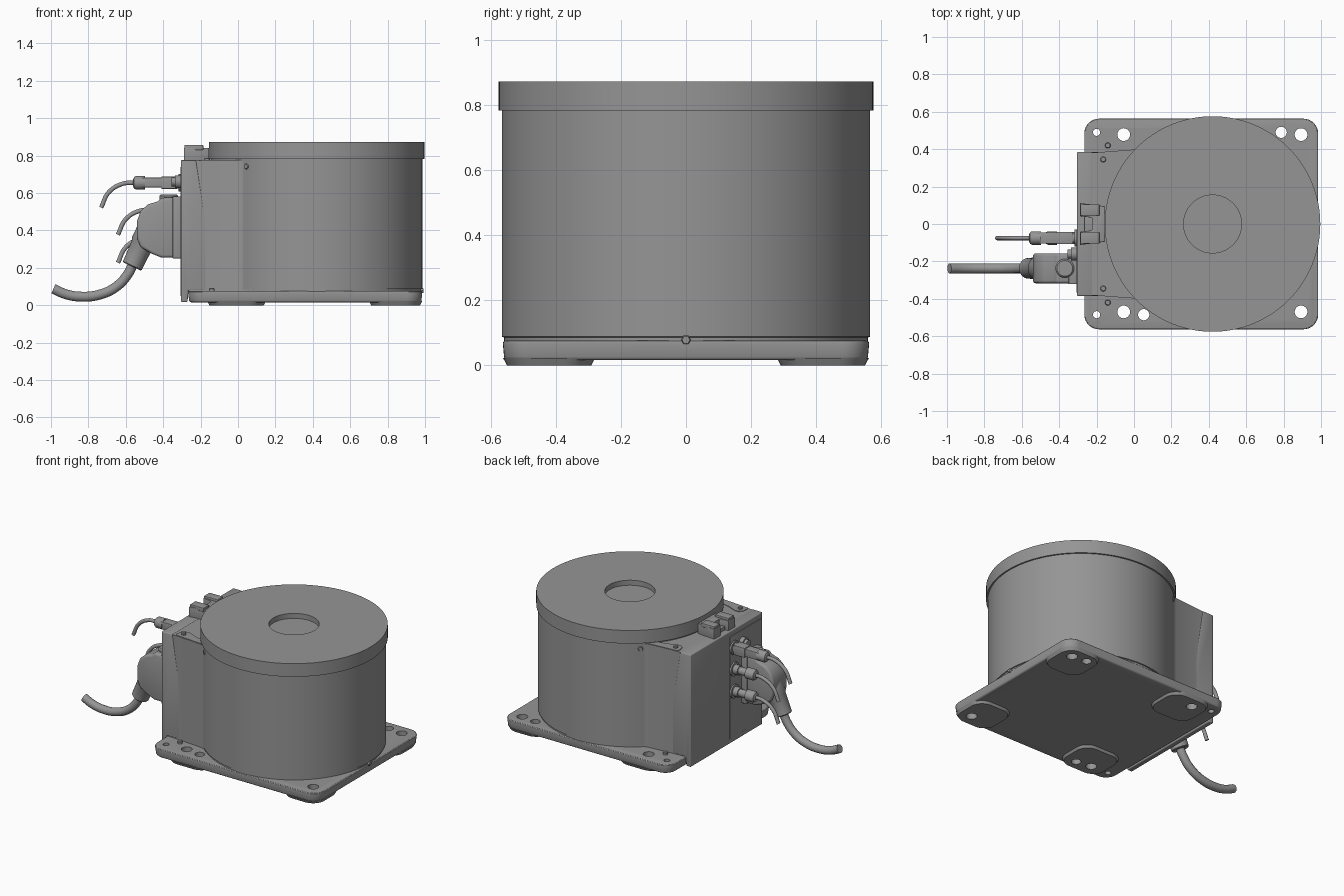
import bpy, bmesh, math
from mathutils import Vector, Matrix

if "Cube" in bpy.data.objects:
    bpy.data.objects.remove(bpy.data.objects["Cube"])

# dark grey paint for every part
paint = bpy.data.materials.new('dark_grey')
paint.diffuse_color = (0.3, 0.3, 0.3, 1)
paint.use_nodes = True
paint.node_tree.nodes["Principled BSDF"].inputs["Base Color"].default_value = paint.diffuse_color


def smooth(ob):
    ob.data.materials.clear()
    ob.data.materials.append(paint)
    bpy.ops.object.select_all(action='DESELECT')
    ob.select_set(True)
    bpy.context.view_layer.objects.active = ob
    bpy.ops.object.shade_smooth_by_angle(angle=math.radians(32))


def link(name, me):
    ob = bpy.data.objects.new(name, me)
    bpy.context.collection.objects.link(ob)
    return ob


def finish(bm, name):
    bmesh.ops.remove_doubles(bm, verts=bm.verts[:], dist=1e-5)
    bmesh.ops.recalc_face_normals(bm, faces=bm.faces[:])
    me = bpy.data.meshes.new(name)
    bm.to_mesh(me)
    bm.free()
    ob = link(name, me)
    smooth(ob)
    return ob


def bake(ob):
    bpy.context.view_layer.update()
    dg = bpy.context.evaluated_depsgraph_get()
    return bpy.data.meshes.new_from_object(ob.evaluated_get(dg))


def prism(name, pts, lo, hi, plane='xy', bev=0.0, foot=1.0):
    """Extrude a closed outline; foot scales the low end."""
    bm = bmesh.new()
    cx = (min(p[0] for p in pts) + max(p[0] for p in pts)) / 2
    cy = (min(p[1] for p in pts) + max(p[1] for p in pts)) / 2

    def ring(d, s):
        out = []
        for a, b in pts:
            a, b = cx + (a - cx) * s, cy + (b - cy) * s
            out.append(bm.verts.new((a, b, d) if plane == 'xy' else (a, d, b)))
        return out
    r0, r1 = ring(lo, foot), ring(hi, 1.0)
    n = len(pts)
    bm.faces.new(r0)
    bm.faces.new(r1)
    for i in range(n):
        bm.faces.new((r0[i], r0[(i + 1) % n], r1[(i + 1) % n], r1[i]))
    bmesh.ops.recalc_face_normals(bm, faces=bm.faces[:])
    if bev:
        es = [e for e in bm.edges if e.calc_face_angle(0) > 0.6]
        bmesh.ops.bevel(bm, geom=es, offset=bev, segments=3, profile=0.5, affect='EDGES')
    return finish(bm, name)


def rrect(x0, x1, y0, y1, r, n=8):
    out = []
    for k, (cx, cy) in enumerate([(x1 - r, y1 - r), (x0 + r, y1 - r), (x0 + r, y0 + r), (x1 - r, y0 + r)]):
        for i in range(n + 1):
            a = math.pi / 2 * (k + i / n)
            out.append((cx + r * math.cos(a), cy + r * math.sin(a)))
    return out


def box(name, x0, x1, y0, y1, z0, z1, bev=0.004):
    return prism(name, [(x0, y0), (x1, y0), (x1, y1), (x0, y1)], z0, z1, bev=bev)


def lathe(name, prof, loc, axis=(0, 0, 1), seg=32):
    """Revolve (radius, distance) points about an axis."""
    m = Matrix.Translation(loc) @ Vector(axis).to_track_quat('Z', 'Y').to_matrix().to_4x4()
    bm = bmesh.new()
    rings = [[bm.verts.new(m @ Vector((r * math.cos(2 * math.pi * i / seg), r * math.sin(2 * math.pi * i / seg), h)))
              for i in range(seg)] for r, h in prof]
    for a, b in zip(rings, rings[1:]):
        for i in range(seg):
            j = (i + 1) % seg
            bm.faces.new((a[i], a[j], b[j], b[i]))
    return finish(bm, name)


def tube(name, pts, r):
    cu = bpy.data.curves.new(name, 'CURVE')
    cu.dimensions, cu.bevel_depth, cu.bevel_resolution = '3D', r, 5
    cu.use_fill_caps, cu.resolution_u = True, 12
    sp = cu.splines.new('BEZIER')
    sp.bezier_points.add(len(pts) - 1)
    for bp, p in zip(sp.bezier_points, pts):
        bp.co = p
        bp.handle_left_type = bp.handle_right_type = 'AUTO'
    tmp = link(name + '_path', cu)
    me = bake(tmp)
    bpy.data.objects.remove(tmp)
    smooth(link(name, me))


def cut(ob, cutter):
    mod = ob.modifiers.new('holes', 'BOOLEAN')
    mod.operation, mod.solver, mod.object = 'DIFFERENCE', 'EXACT', cutter
    me = bake(ob)
    ob.modifiers.clear()
    ob.data = me
    smooth(ob)


# mounting hole cutter
bm = bmesh.new()
for x, y, r in [(-0.055, 0.478, 0.034), (-0.055, -0.47, 0.034), (0.893, 0.478, 0.034), (0.893, -0.47, 0.034),
                (0.052, -0.485, 0.03), (0.787, 0.49, 0.03), (-0.2, 0.49, 0.019), (-0.2, -0.485, 0.019)]:
    bmesh.ops.create_cone(bm, cap_ends=True, segments=32, radius1=r, radius2=r, depth=0.4,
                          matrix=Matrix.Translation((x, y, 0.05)))
holes = finish(bm, 'hole_cutter')
holes.hide_render = True
holes.hide_set(True)

# base plate and corner feet
cut(prism('base_plate', rrect(-0.267, 0.986, -0.564, 0.564, 0.08), 0.016, 0.076, bev=0.01, foot=0.99), holes)
for s, side in ((-1, 'front'), (1, 'back')):
    for x0, x1, end in ((-0.165, 0.15, 'left'), (0.7, 0.985, 'right')):
        y0, y1 = sorted((s * 0.28, s * 0.562))
        cut(prism(f'foot_{side}_{end}', rrect(x0, x1, y0, y1, 0.09), 0, 0.022, foot=0.92), holes)

# drum and its overhanging cap with centre recess
C = (0.42, 0, 0)
lathe('drum', [(0, 0.05), (0.56, 0.05), (0.56, 0.086), (0.566, 0.088), (0.566, 0.79), (0, 0.79)], C, seg=128)
lathe('cap', [(0, 0.783), (0.576, 0.783), (0.576, 0.872), (0.155, 0.872), (0.155, 0.838), (0, 0.838)], C, seg=128)

# rear housing: body blended to the drum, plus wedge-shaped cover
half = [(-0.27, 0.38), (-0.2, 0.383), (0.0, 0.398), (0.03, 0.407), (0.065, 0.437), (0.2, 0.45)]
prism('rear_housing', half + [(x, -y) for x, y in reversed(half)], 0.06, 0.774)
prism('rear_cover', [(-0.305, 0.017), (-0.27, 0.017), (-0.265, 0.08), (-0.115, 0.08), (-0.225, 0.776), (-0.305, 0.776)],
      -0.385, 0.385, plane='xz', bev=0.006)
box('connector_panel', -0.308, -0.3, -0.365, -0.03, 0.05, 0.74, bev=0.002)

# bolted lugs and screws on each side
BOLT = [(0, -0.01), (0.015, -0.01), (0.015, 0.008), (0.012, 0.012), (0, 0.012)]
for s, side in ((-1, 'front'), (1, 'back')):
    lug = [(-0.205, 0.365), (-0.2, 0.325), (-0.18, 0.305), (-0.15, 0.305), (-0.09, 0.33), (0.02, 0.355), (0.02, 0.398),
           (-0.2, 0.38)]
    prism(f'lug_{side}', [(x, s * y) for x, y in lug], 0.765, 0.778)
    lathe(f'lug_bolt_{side}', BOLT, (-0.165, s * 0.345, 0.776))
    lathe(f'base_bolt_{side}', BOLT, (-0.14, s * 0.42, 0.08))
    d = Vector((0.045 - 0.42, s * 0.424, 0)).normalized()
    lathe(f'drum_screw_{side}', BOLT, Vector((0.42, 0, 0.742)) + d * 0.56, axis=d)
lathe('edge_bolt', BOLT, (0.981, 0, 0.078), axis=(1, 0, 0), seg=6)

# U-shaped bracket on the housing top
u = [(-0.155, 0.095), (-0.29, 0.112), (-0.29, 0.042), (-0.225, 0.034)]
prism('top_bracket', u + [(x, -y) for x, y in reversed(u)], 0.765, 0.842, bev=0.004)
for s, side in ((-1, 'front'), (1, 'back')):
    y0, y1 = sorted((s * 0.045, s * 0.105))
    box(f'bracket_pad_{side}', -0.287, -0.185, y0, y1, 0.83, 0.857)
box('bracket_web', -0.265, -0.2, -0.045, 0.045, 0.765, 0.8)

# three small plugs with drooping cables
for name, z, k, dx in (('upper', 0.655, 0.0, 0.0), ('middle', 0.51, 0.085, 0.09), ('lower', 0.36, 0.085, 0.09)):
    L = 0.19 - k
    lathe(f'{name}_plug', [(0, -0.01), (0.046, -0.01), (0.046, 0.012), (0.032, 0.012), (0.032, 0.09 - k * 0.5),
                           (0.025, 0.09 - k * 0.5), (0.025, L), (0.036, L), (0.036, L + 0.05), (0.03, L + 0.06),
                           (0.018, L + 0.065), (0, L + 0.065)], (-0.306, -0.075, z), axis=(-1, 0, 0))
    o = z - 0.655
    tube(f'{name}_cable', [(x + dx, -0.075, h + o) for x, h in
                           [(-0.555, 0.655), (-0.615, 0.65), (-0.69, 0.605), (-0.732, 0.522)]], 0.012)
box('upper_plug_latch', -0.41, -0.325, -0.108, -0.042, 0.622, 0.688)
box('upper_plug_body', -0.51, -0.4, -0.105, -0.045, 0.63, 0.682)
lathe('capped_port', [(0, -0.01), (0.034, -0.01), (0.034, 0.03), (0.024, 0.03), (0.024, 0.05), (0, 0.05)],
      (-0.306, -0.16, 0.66), axis=(-1, 0, 0))

# large hooded connector
Y = -0.237
prism('hood', [(-0.33, 0.255), (-0.33, 0.575), (-0.41, 0.575), (-0.43, 0.555), (-0.48, 0.54), (-0.52, 0.505), (-0.54, 0.45),
               (-0.54, 0.36), (-0.52, 0.31), (-0.46, 0.275), (-0.41, 0.255)], Y - 0.08, Y + 0.08, plane='xz', bev=0.015)
box('hood_base', -0.35, -0.305, Y - 0.085, Y + 0.085, 0.25, 0.582)
lathe('hood_knob', [(0, 0), (0.05, 0), (0.05, 0.03), (0.042, 0.038), (0, 0.038)], (-0.37, Y, 0.555))

# angled gland and thick cable
lathe('gland', [(0, 0), (0.066, 0), (0.066, 0.1), (0.06, 0.11), (0.055, 0.235), (0.05, 0.24), (0, 0.24)],
      (-0.465, Y, 0.425), axis=(-0.1, 0, -0.213))
tube('thick_cable', [(x, Y, z) for x, z in [(-0.555, 0.235), (-0.59, 0.165), (-0.65, 0.1), (-0.74, 0.057), (-0.84, 0.046),
                                            (-0.92, 0.059), (-0.987, 0.088)]], 0.027)
